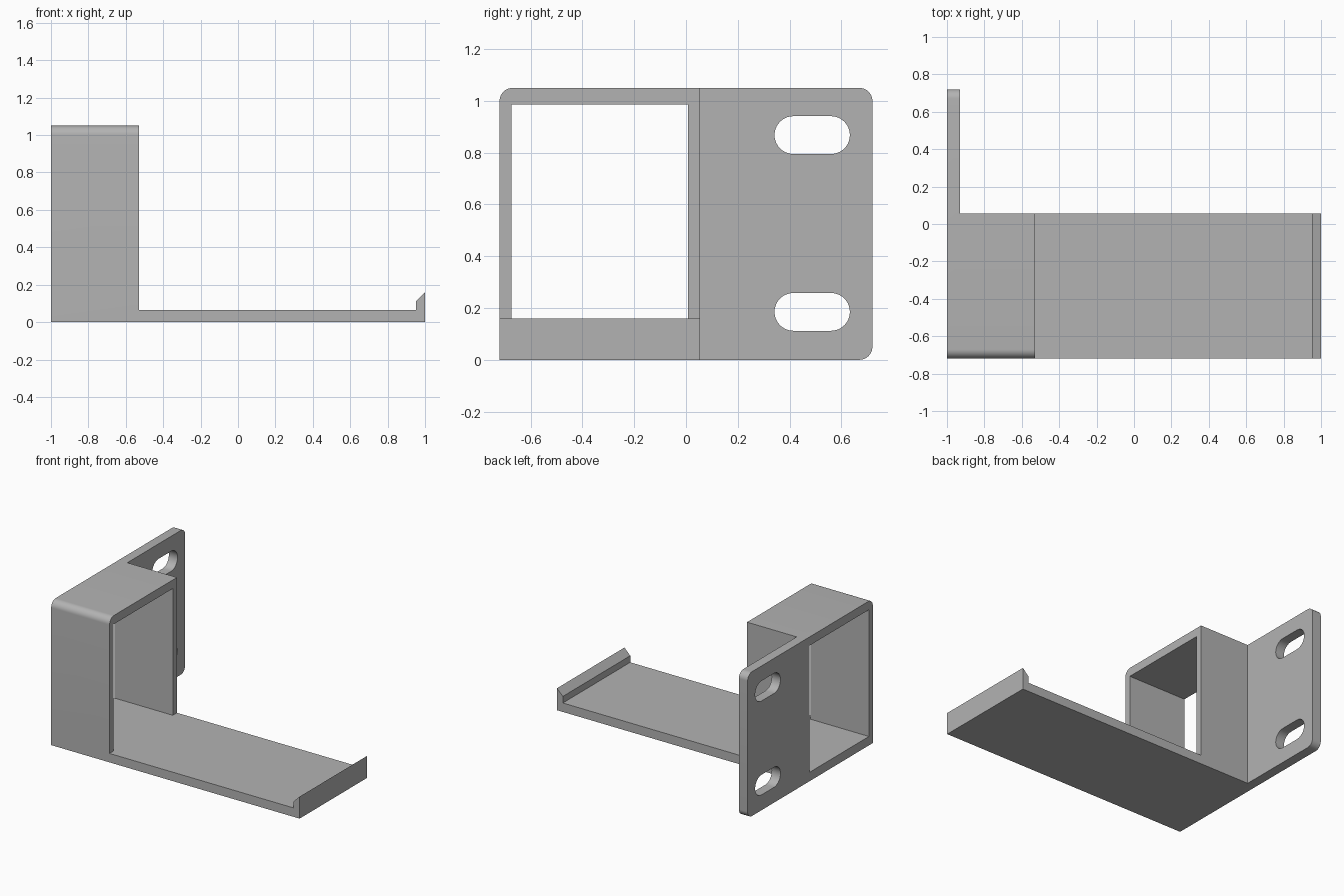
import bpy, bmesh
from math import pi, cos, sin, radians

if "Cube" in bpy.data.objects:
    bpy.data.objects.remove(bpy.data.objects["Cube"])

grey = bpy.data.materials.new("plain grey")
grey.use_nodes = True
grey.diffuse_color = (0.45, 0.45, 0.45, 1)
grey.node_tree.nodes["Principled BSDF"].inputs["Base Color"].default_value = grey.diffuse_color

LEFT, FRONT, BACK, TOP = -1.0, -0.72, 0.72, 1.05
BOX_BACK, BOX_END, PLATE = 0.055, -0.53, -0.93
FLOOR, FILLET = 0.065, 0.05


def prism(name, points, axis, start, end):
    """Extrude a closed outline along x (points are y, z) or y (points are x, z)."""
    place = (lambda p: (start, p[0], p[1])) if axis == "x" else (lambda p: (p[0], start, p[1]))
    bm = bmesh.new()
    face = bm.faces.new([bm.verts.new(place(p)) for p in points])
    side = bmesh.ops.extrude_face_region(bm, geom=[face])
    move = (end - start, 0, 0) if axis == "x" else (0, end - start, 0)
    bmesh.ops.translate(bm, vec=move, verts=[v for v in side["geom"] if isinstance(v, bmesh.types.BMVert)])
    bmesh.ops.recalc_face_normals(bm, faces=bm.faces)
    mesh = bpy.data.meshes.new(name)
    bm.to_mesh(mesh)
    bm.free()
    mesh.materials.append(grey)
    obj = bpy.data.objects.new(name, mesh)
    bpy.context.collection.objects.link(obj)
    return obj


def arc(cy, cz, radius, begin, sweep, steps=10):
    return [(cy + radius * cos(begin + sweep * i / steps),
             cz + radius * sin(begin + sweep * i / steps)) for i in range(steps + 1)]


def combine(target, tool, operation):
    mod = target.modifiers.new(tool.name, "BOOLEAN")
    mod.operation, mod.solver, mod.object = operation, "EXACT", tool
    bpy.context.view_layer.objects.active = target
    bpy.ops.object.modifier_apply(modifier=mod.name)
    bpy.data.objects.remove(tool)


# Mounting plate: full-depth side wall, rounded on three corners
front_top = arc(FRONT + FILLET, TOP - FILLET, FILLET, pi / 2, pi / 2)
plate_outline = ([(FRONT, 0)]
                 + arc(BACK - FILLET, FILLET, FILLET, -pi / 2, pi / 2)
                 + arc(BACK - FILLET, TOP - FILLET, FILLET, 0, pi / 2) + front_top)
bracket = prism("bracket", plate_outline, "x", LEFT, PLATE)

# Box frame standing in front of the plate
frame = prism("frame", [(FRONT, 0), (BOX_BACK, 0), (BOX_BACK, TOP)] + front_top, "x", PLATE, BOX_END)
combine(bracket, frame, "UNION")

# Square opening right through the frame
opening = prism("opening", [(-0.675, FLOOR), (0.007, FLOOR), (0.007, 0.987), (-0.675, 0.987)],
                "x", -1.1, -0.4)
combine(bracket, opening, "DIFFERENCE")

# Long tray with a bevelled end lip
tray = prism("tray", [(BOX_END, 0), (1, 0), (1, 0.16), (0.953, 0.113), (0.953, FLOOR), (BOX_END, FLOOR)],
             "y", FRONT, BOX_BACK)
combine(bracket, tray, "UNION")

# Two screw slots in the plate
for z in (0.185, 0.868):
    r = 0.073
    outline = arc(0.56, z, r, -pi / 2, pi, 20) + arc(0.415, z, r, pi / 2, pi, 20)
    combine(bracket, prism("slot", outline, "x", -1.1, -0.85), "DIFFERENCE")

# Merge coplanar faces and smooth the fillets
bm = bmesh.new()
bm.from_mesh(bracket.data)
bmesh.ops.remove_doubles(bm, verts=bm.verts, dist=0.0001)
bmesh.ops.dissolve_limit(bm, angle_limit=radians(1), verts=bm.verts, edges=bm.edges)
bm.to_mesh(bracket.data)
bm.free()
bpy.ops.object.select_all(action="DESELECT")
bracket.select_set(True)
bpy.context.view_layer.objects.active = bracket
bpy.ops.object.shade_smooth_by_angle(angle=radians(30))
